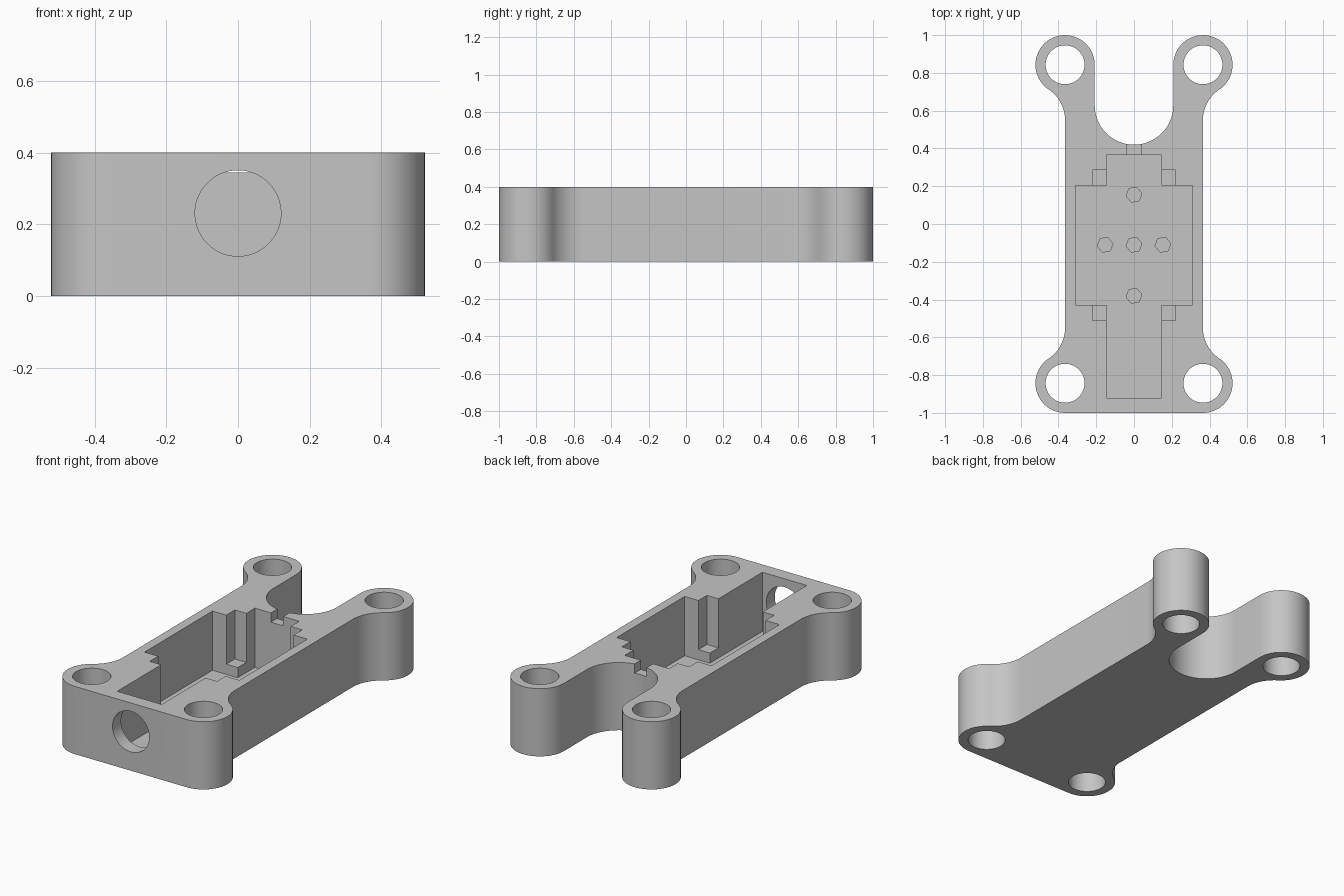
import bpy
import bmesh
import math

cube = bpy.data.objects.get("Cube")
if cube:
    bpy.data.objects.remove(cube, do_unlink=True)

HEIGHT = 0.4
LOBE_X, LOBE_Y, LOBE_R = 0.365, 0.843, 0.157   # corner screw lobes
HOLE_R = 0.103
FILLET_R = 0.195                               # blend from lobe to side wall
FLOOR_Z = 0.05

grey = bpy.data.materials.new("light grey plastic")
grey.use_nodes = True
grey.diffuse_color = (0.56, 0.56, 0.56, 1)
grey.node_tree.nodes["Principled BSDF"].inputs["Base Color"].default_value = (0.56, 0.56, 0.56, 1)


def arc(cx, cy, r, start, end, steps=20):
    angles = [math.radians(start + (end - start) * i / steps) for i in range(steps + 1)]
    return [(cx + r * math.cos(a), cy + r * math.sin(a)) for a in angles]


def mirrored(half):
    """Close a +x half outline with its mirror image."""
    return half + [(-x, y) for x, y in reversed(half) if abs(x) > 1e-5]


def prism(name, outline, z0, z1):
    bm = bmesh.new()
    face = bm.faces.new([bm.verts.new((x, y, z0)) for x, y in outline])
    top = bmesh.ops.extrude_face_region(bm, geom=[face])["geom"]
    bmesh.ops.translate(bm, vec=(0, 0, z1 - z0),
                        verts=[v for v in top if isinstance(v, bmesh.types.BMVert)])
    bmesh.ops.remove_doubles(bm, verts=bm.verts, dist=1e-5)
    bmesh.ops.recalc_face_normals(bm, faces=bm.faces)
    mesh = bpy.data.meshes.new(name)
    bm.to_mesh(mesh)
    bm.free()
    obj = bpy.data.objects.new(name, mesh)
    bpy.context.collection.objects.link(obj)
    return obj


def box(name, x, y0, y1, z0):
    return prism(name, [(-x, y0), (x, y0), (x, y1), (-x, y1)], z0, HEIGHT + 0.1)


def disc(name, x, y, r, z0, z1, sides):
    return prism(name, arc(x, y, r, 10, 10 + 360 * (sides - 1) / sides, sides - 1), z0, z1)


def cut(target, cutter):
    cutter.hide_render = True
    mod = target.modifiers.new("cut", 'BOOLEAN')
    mod.operation = 'DIFFERENCE'
    mod.solver = 'EXACT'
    mod.object = cutter
    bpy.context.view_layer.objects.active = target
    bpy.ops.object.modifier_apply(modifier=mod.name)
    bpy.data.objects.remove(cutter, do_unlink=True)


# Body: four lobes blended into straight sides, with a rounded slot at the back
reach = LOBE_R + FILLET_R
fillet_dy = math.sqrt(reach ** 2 - FILLET_R ** 2)
blend = math.degrees(math.atan2(fillet_dy, FILLET_R))
fx, fy = LOBE_X + FILLET_R, LOBE_Y - fillet_dy
slot_r = LOBE_X - LOBE_R
half = arc(LOBE_X, -LOBE_Y, LOBE_R, -90, blend)
half += arc(fx, -fy, FILLET_R, 180 + blend, 180)[1:]
half += arc(fx, fy, FILLET_R, 180, 180 - blend)
half += arc(LOBE_X, LOBE_Y, LOBE_R, -blend, 180, 32)[1:]
half += arc(0, 0.42 + slot_r, slot_r, 0, -90)
body = prism("mounting_body", mirrored(half), 0, HEIGHT)
body.data.materials.append(grey)

# Screw holes through the lobes
for sx in (-1, 1):
    for sy in (-1, 1):
        cut(body, disc("screw_hole", sx * LOBE_X, sy * LOBE_Y, HOLE_R, -0.1, HEIGHT + 0.1, 48))

# Cross-shaped pocket, raised corner ledges and the shallow rear notch
cross = [(0.145, -0.92), (0.145, -0.43), (0.31, -0.43),
         (0.31, 0.205), (0.145, 0.205), (0.145, 0.365)]
cut(body, prism("pocket", mirrored(cross), FLOOR_Z, HEIGHT + 0.1))
cut(body, box("corner_ledges", 0.22, -0.51, 0.285, 0.11))
cut(body, box("rear_notch", 0.04, 0.3, 0.5, 0.345))

# Small six-sided dimples in the pocket floor
for x, y in ((0, 0.155), (0, -0.11), (0, -0.38), (-0.153, -0.11), (0.153, -0.11)):
    cut(body, disc("dimple", x, y, 0.042, 0.025, FLOOR_Z + 0.05, 6))

# Round cable port in the front wall
port = disc("front_port", 0, 0, 0.12, -0.1, 0.1, 48)
port.rotation_euler.x = math.pi / 2
port.location = (0, -0.97, 0.231)
bpy.context.view_layer.update()
cut(body, port)

bpy.ops.object.select_all(action='DESELECT')
body.select_set(True)
bpy.context.view_layer.objects.active = body
bpy.ops.object.shade_smooth_by_angle()
